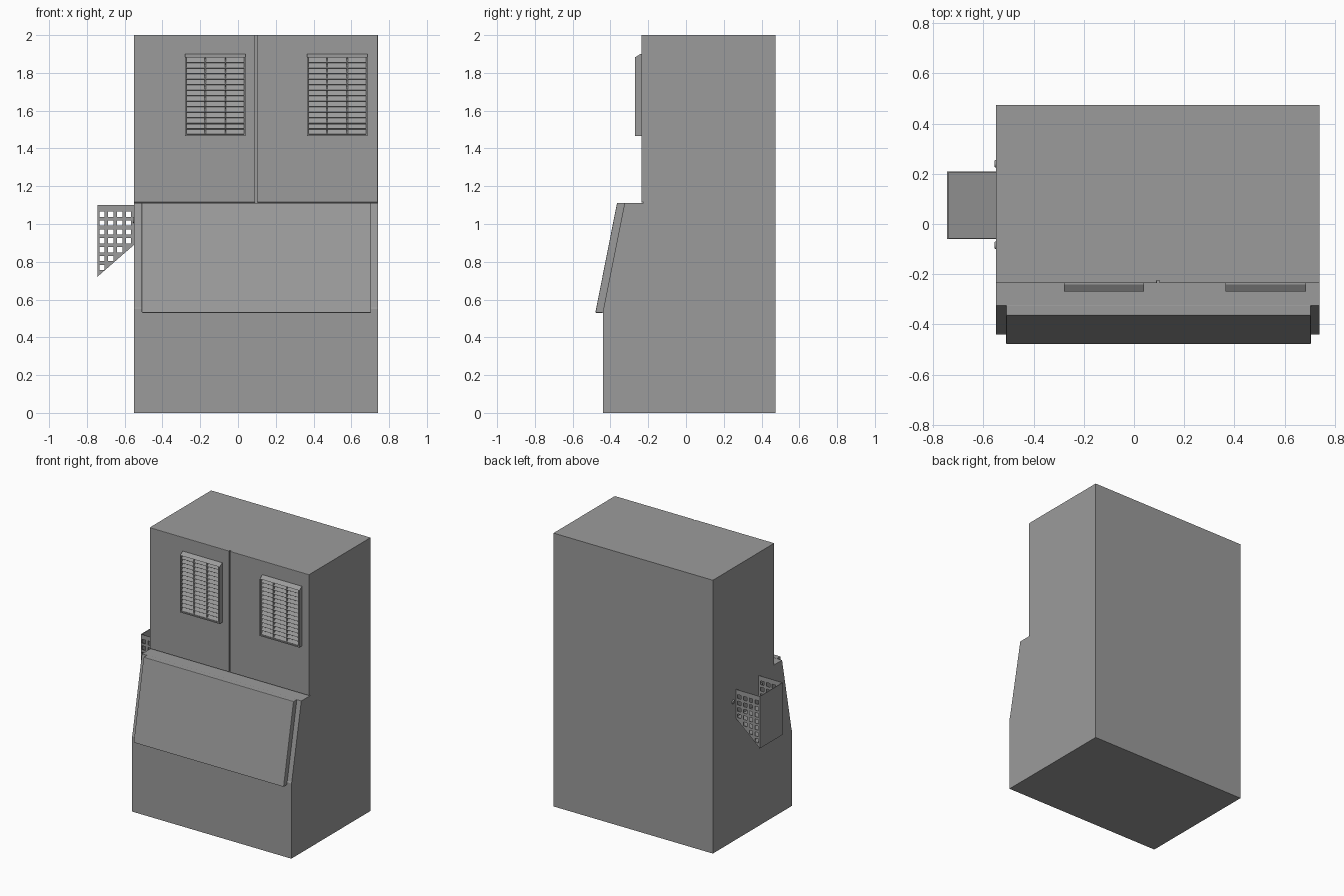
import bpy, bmesh, math
from mathutils import Vector, Matrix

if "Cube" in bpy.data.objects:
    bpy.data.objects.remove(bpy.data.objects["Cube"])

steel = bpy.data.materials.new("brushed steel grey")
steel.diffuse_color = (0.33, 0.33, 0.33, 1)
steel.use_nodes = True
steel.node_tree.nodes["Principled BSDF"].inputs["Base Color"].default_value = steel.diffuse_color


def finish(bm, name, bevel=0.0):
    bmesh.ops.recalc_face_normals(bm, faces=bm.faces)
    me = bpy.data.meshes.new(name)
    bm.to_mesh(me)
    bm.free()
    ob = bpy.data.objects.new(name, me)
    bpy.context.collection.objects.link(ob)
    me.materials.append(steel)
    if bevel:
        m = ob.modifiers.new("bevel", 'BEVEL')
        m.width, m.segments = bevel, 2
    return ob


def add_box(bm, x0, x1, y0, y1, z0, z1, tilt=0.0):
    c = Vector(((x0 + x1) / 2, (y0 + y1) / 2, (z0 + z1) / 2))
    mat = (Matrix.Translation(c) @ Matrix.Rotation(tilt, 4, 'X')
           @ Matrix.Diagonal((x1 - x0, y1 - y0, z1 - z0, 1)))
    bmesh.ops.create_cube(bm, size=1, matrix=mat)


def add_profile(bm, pts, x0, x1):
    """Extrude a (y, z) outline along x."""
    f = bm.faces.new([bm.verts.new((x0, y, z)) for y, z in pts])
    ext = bmesh.ops.extrude_face_region(bm, geom=[f])
    bmesh.ops.translate(bm, vec=(x1 - x0, 0, 0),
                        verts=[v for v in ext['geom'] if isinstance(v, bmesh.types.BMVert)])


# Cabinet: storage bin with sloping front and upper housing
bm = bmesh.new()
add_profile(bm, [(-0.44, 0), (0.475, 0), (0.475, 2), (-0.225, 2),
                 (-0.225, 1.11), (-0.325, 1.11), (-0.435, 0.56), (-0.44, 0.55)], -0.55, 0.74)
finish(bm, "cabinet")

# Sloping bin door
bm = bmesh.new()
add_profile(bm, [(-0.365, 1.112), (-0.323, 1.112), (-0.439, 0.53), (-0.48, 0.53)], -0.51, 0.705)
finish(bm, "bin_door", 0.004)

# Upper front panels, each with a louvred vent
for side, px0, px1, vx0 in (("left", -0.55, 0.091, -0.28), ("right", 0.101, 0.74, 0.365)):
    bm = bmesh.new()
    add_box(bm, px0, px1, -0.236, -0.22, 1.115, 2)
    finish(bm, side + "_front_panel", 0.002)

    vx1, vz0, vz1 = vx0 + 0.32, 1.465, 1.9
    side_outline = [(-0.235, vz0), (-0.235, vz1), (-0.242, vz1), (-0.27, vz1 - 0.018), (-0.27, vz0)]
    bm = bmesh.new()
    # frame cheeks and the two dividers
    for x in (vx0, vx1 - 0.008):
        add_profile(bm, side_outline, x, x + 0.008)
    for i in (1, 2):
        x = vx0 + 0.32 * i / 3
        add_box(bm, x - 0.003, x + 0.003, -0.262, -0.236, vz0, vz1 - 0.02)
    # sloping hood and sill
    add_profile(bm, [(-0.235, vz1), (-0.242, vz1), (-0.27, vz1 - 0.018), (-0.235, vz1 - 0.014)], vx0, vx1)
    add_box(bm, vx0, vx1, -0.27, -0.236, vz0, vz0 + 0.008)
    finish(bm, side + "_vent_frame")
    # tilted slats
    bm = bmesh.new()
    n = 14
    pitch = (vz1 - vz0 - 0.026) / n
    for i in range(n):
        z = vz0 + 0.008 + pitch * (i + 0.5)
        add_box(bm, vx0 + 0.006, vx1 - 0.006, -0.256, -0.252, z - 0.0155, z + 0.0155, math.radians(-35))
    finish(bm, side + "_vent_slats")

# Scoop holder: two perforated end plates, solid outer wall and sloping floor
HX, WX, TOP, LOW, HIGH = -0.745, -0.55, 1.10, 0.72, 0.89
slope = (HIGH - LOW) / (WX - HX)
cols = [-0.72 + 0.0467 * i for i in range(4)]
rows = [0.77 + 0.047 * i for i in range(7)]
h = 0.014
xs = sorted([HX, WX] + [c + s for c in cols for s in (-h, h)])
zs = sorted([LOW - 0.01, TOP] + [r + s for r in rows for s in (-h, h)])
for name, y in (("holder_front_plate", -0.06), ("holder_back_plate", 0.205)):
    bm = bmesh.new()
    grid = [[bm.verts.new((x, y, z)) for z in zs] for x in xs]
    for i in range(len(xs) - 1):
        for j in range(len(zs) - 1):
            hole = i % 2 and j % 2 and zs[j] > LOW + slope * (xs[i + 1] - HX)
            if not hole:
                bm.faces.new((grid[i][j], grid[i + 1][j], grid[i + 1][j + 1], grid[i][j + 1]))
    bmesh.ops.bisect_plane(bm, geom=bm.verts[:] + bm.edges[:] + bm.faces[:],
                           plane_co=(HX, 0, LOW), plane_no=(-slope, 0, 1), clear_inner=True)
    ext = bmesh.ops.extrude_face_region(bm, geom=bm.faces[:])
    bmesh.ops.translate(bm, vec=(0, 0.005, 0),
                        verts=[v for v in ext['geom'] if isinstance(v, bmesh.types.BMVert)])
    finish(bm, name)

bm = bmesh.new()
add_box(bm, HX, HX + 0.005, -0.06, 0.21, LOW, TOP)
finish(bm, "holder_outer_wall")

bm = bmesh.new()
f = bm.faces.new([bm.verts.new(p) for p in ((HX, -0.06, LOW), (WX, -0.06, HIGH),
                                            (WX, -0.06, HIGH + 0.006), (HX, -0.06, LOW + 0.006))])
ext = bmesh.ops.extrude_face_region(bm, geom=[f])
bmesh.ops.translate(bm, vec=(0, 0.27, 0),
                    verts=[v for v in ext['geom'] if isinstance(v, bmesh.types.BMVert)])
finish(bm, "holder_floor")

# Mounting screws beside the holder
bm = bmesh.new()
for y in (-0.085, 0.24):
    bmesh.ops.create_cone(bm, cap_ends=True, segments=16, radius1=0.018, radius2=0.012, depth=0.01,
                          matrix=Matrix.Translation((-0.552, y, 1.02)) @ Matrix.Rotation(-math.pi / 2, 4, 'Y'))
finish(bm, "holder_screws")
